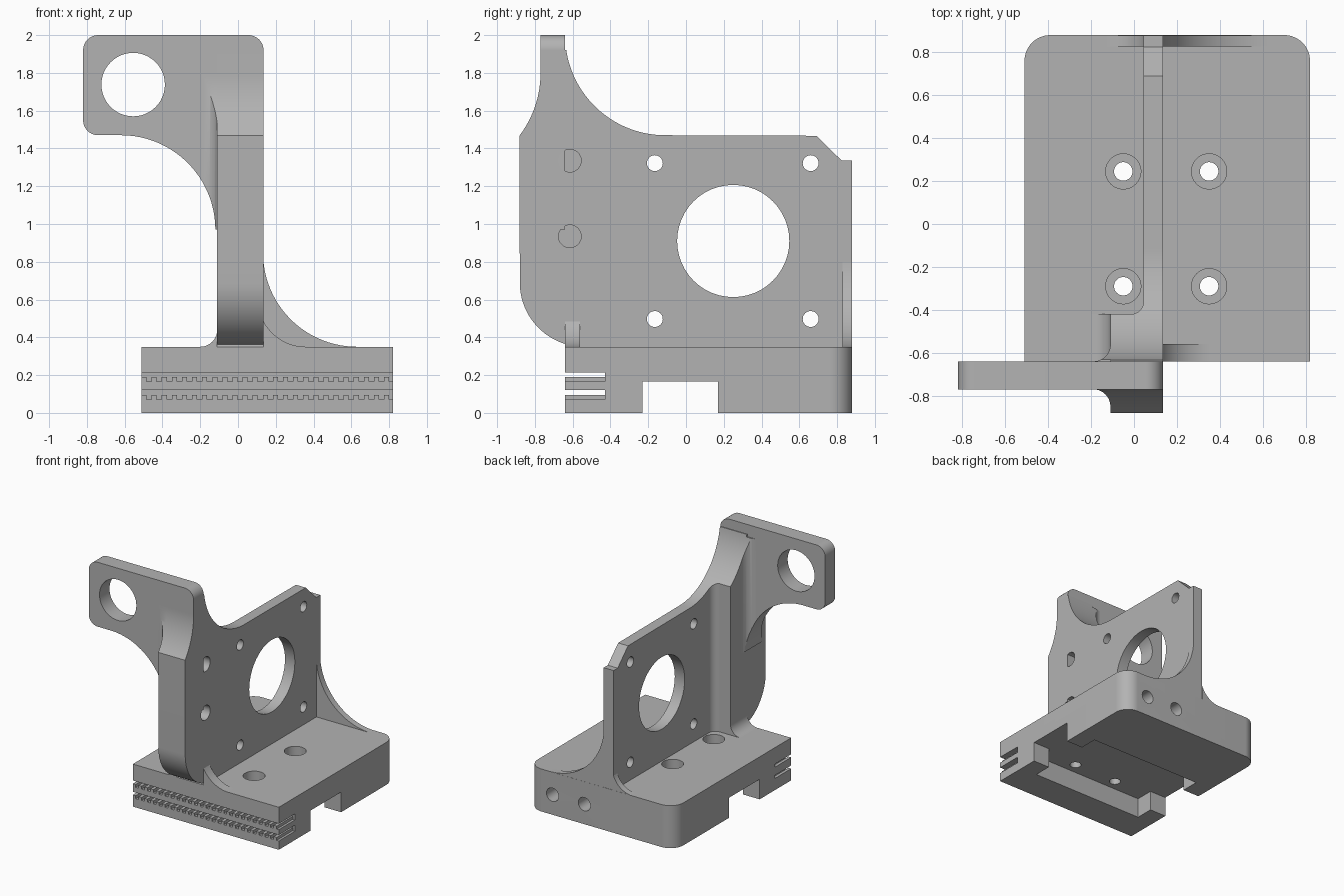
import bpy, bmesh
from math import cos, sin, radians, sqrt, atan2, degrees

if "Cube" in bpy.data.objects:
    bpy.data.objects.remove(bpy.data.objects["Cube"])

grey = bpy.data.materials.new("plain grey")
grey.use_nodes = True
colour = (0.45, 0.45, 0.45, 1)
grey.diffuse_color = colour
grey.node_tree.nodes["Principled BSDF"].inputs["Base Color"].default_value = colour


def arc(u, v, r, start, end, steps=20):
    angles = [radians(start + (end - start) * i / steps) for i in range(steps + 1)]
    return [(u + r * cos(a), v + r * sin(a)) for a in angles]


def circle(u, v, r):
    return arc(u, v, r, 0, 360, 48)[:-1]


def rect(u0, u1, v0, v1):
    return [(u0, v0), (u1, v0), (u1, v1), (u0, v1)]


def prism(name, outline, axis, low, high):
    """Extrude a flat outline along an axis."""
    place = {"x": lambda u, v, w: (w, u, v),
             "y": lambda u, v, w: (u, w, v),
             "z": lambda u, v, w: (u, v, w)}[axis]
    bm = bmesh.new()
    face = bm.faces.new([bm.verts.new(place(u, v, low)) for u, v in outline])
    top = bmesh.ops.extrude_face_region(bm, geom=[face])["geom"]
    bmesh.ops.translate(bm, vec=place(0, 0, high - low),
                        verts=[g for g in top if isinstance(g, bmesh.types.BMVert)])
    bmesh.ops.recalc_face_normals(bm, faces=bm.faces)
    mesh = bpy.data.meshes.new(name)
    bm.to_mesh(mesh)
    bm.free()
    mesh.materials.append(grey)
    obj = bpy.data.objects.new(name, mesh)
    bpy.context.collection.objects.link(obj)
    return obj


def boolean(obj, tool, operation="DIFFERENCE"):
    """Apply a boolean and discard the tool."""
    mod = obj.modifiers.new("cut", "BOOLEAN")
    mod.operation, mod.solver, mod.object = operation, "EXACT", tool
    graph = bpy.context.evaluated_depsgraph_get()
    mesh = bpy.data.meshes.new_from_object(obj.evaluated_get(graph))
    obj.modifiers.clear()
    obj.data = mesh
    bpy.data.objects.remove(tool)


def cut(obj, outline, axis, low, high):
    boolean(obj, prism("cutter", outline, axis, low, high))


# Main dimensions
LEFT, RIGHT, FRONT, BACK, DECK = -0.51, 0.82, -0.64, 0.88, 0.35
WALL, THIN, RIB = 0.135, 0.045, -0.11
ARM_FRONT, ARM_BACK = -0.77, -0.64

# Base block with rounded rear corners
r = 0.12
base = prism("base", [(LEFT, FRONT), (RIGHT, FRONT)]
             + arc(RIGHT - r, BACK - r, r, 0, 90) + arc(LEFT + r, BACK - r, r, 90, 180),
             "z", 0, DECK)

# Rail channel and carriage pocket underneath
cut(base, rect(-0.23, 0.17, -0.2, 0.165), "x", -1, 1)
cut(base, rect(-0.36, 0.67, -0.38, 0.32), "z", -0.2, 0.165)

# Counterbored carriage screws
for x in (-0.05, 0.35):
    for y in (-0.29, 0.245):
        cut(base, circle(x, y, 0.043), "z", 0.1, 0.5)
        cut(base, circle(x, y, 0.082), "z", 0.25, 0.5)

# Screw holes in the rear face
for x in (0.31, 0.6):
    cut(base, circle(x, 0.165, 0.055), "y", 0.55, 1)

# Toothed belt slots in the front face
pitch = 0.0535
for top in (0.215, 0.122):
    teeth = [(0.9, top), (-0.6, top), (-0.6, top - 0.026)]
    for i in range(25):
        x = LEFT + 0.026 + i * pitch
        teeth += [(x, top - 0.026), (x, top - 0.05),
                  (x + pitch / 2, top - 0.05), (x + pitch / 2, top - 0.026)]
    teeth.append((0.9, top - 0.026))
    cut(base, teeth, "y", -0.8, -0.43)

# Side outline of the wall and its front rib
toe = degrees(atan2(-0.33, -0.09))
neck = degrees(atan2(-0.33, 0.44))
sweep = degrees(atan2(-0.08, -sqrt(0.53 ** 2 - 0.08 ** 2)))
side = ([(FRONT, DECK)] + arc(-0.54, 0.69, 0.34, 255, 180)
        + arc(-1.32, 1.8, 0.55, -37, 0)
        + [(ARM_FRONT, 1.92)]
        + arc(-0.11, 2.0, 0.53, 360 + sweep, 270, 32)
        + [(0.69, 1.467), (0.825, 1.335), (0.878, 1.335), (0.878, DECK)])
wall = prism("wall", side, "x", RIB, WALL)

# Thin the wall behind the rib, with a rounded inner corner
r = 0.06
cut(wall, [(-0.5, 1.2), (-0.5, -0.42)] + arc(THIN - r, -0.42 + r, r, -90, 0)
    + [(THIN, 1.2)], "z", 0.2, 2.3)

# Motor opening, its screw holes and the blind holes in the rib
cut(wall, circle(0.25, 0.91, 0.297), "x", -0.5, 0.5)
for y in (-0.165, 0.66):
    for z in (0.497, 1.322):
        cut(wall, circle(y, z, 0.042), "x", -0.5, 0.5)
for z in (0.935, 1.335):
    cut(wall, circle(-0.615, z, 0.06), "x", 0, 0.5)

# Side arm with round opening
r = 0.08
arm_outline = (arc(WALL - r, 2 - r, r, 0, 90) + arc(-0.82 + r, 2 - r, r, 90, 180)
               + arc(-0.82 + r, 1.47 + r, r, 180, 270)
               + arc(-0.62, 0.97, 0.5, 90, 0, 32) + [(RIB, 0.97), (WALL, 0.97)])
arm = prism("arm", arm_outline, "y", ARM_FRONT, ARM_BACK)
cut(arm, circle(-0.555, 1.738, 0.168), "y", -1, 0)


# Concave fillet outline: corner plus a quarter arc
def fillet(u, v, r, su, sv):
    curve = arc(0, 0, r, 180, 270, 12)
    return [(u, v)] + [(u + su * (r + a), v + sv * (r + b)) for a, b in curve]


# Fillets joining the arm to the rib, trimmed to both outlines
for name, y, sign in (("arm_fillet_front", ARM_FRONT, -1), ("arm_fillet_back", ARM_BACK, 1)):
    blend = prism(name, fillet(RIB, y, 0.08, -1, sign), "z", 0.9, 1.9)
    boolean(blend, prism("trim", side, "x", -0.4, 0.4), "INTERSECT")
    boolean(blend, prism("trim", arm_outline, "y", -1.2, 0.2), "INTERSECT")

# Fillet joining the rib to the base
prism("rib_foot", fillet(RIB, DECK, 0.09, -1, 1), "y", FRONT, -0.42)


# Concave gussets between wall and base
def gusset(name, x, direction, width, height, y0, y1):
    r = (width ** 2 + height ** 2) / (2 * height)
    if height > width:
        r = height
    start = degrees(atan2(height - r, -width))
    curve = arc(0, r, r, 180 if height > width else 360 + start if start < 0 else start, 270, 24)
    prism(name, [(x, DECK)] + [(x + direction * (width + u), DECK + v) for u, v in curve],
          "y", y0, y1)


gusset("rear_gusset", WALL, 1, 0.495, 0.45, 0.828, 0.879)
gusset("front_gusset", WALL, 1, 0.225, 0.135, FRONT, -0.56)
gusset("small_rear_gusset", THIN, -1, 0.17, 0.12, 0.828, 0.879)

# Smooth curved surfaces, keep hard edges
bpy.ops.object.select_all(action="DESELECT")
for obj in bpy.context.collection.objects:
    if obj.type == "MESH":
        obj.select_set(True)
        bpy.context.view_layer.objects.active = obj
bpy.ops.object.shade_smooth_by_angle(angle=radians(30))
